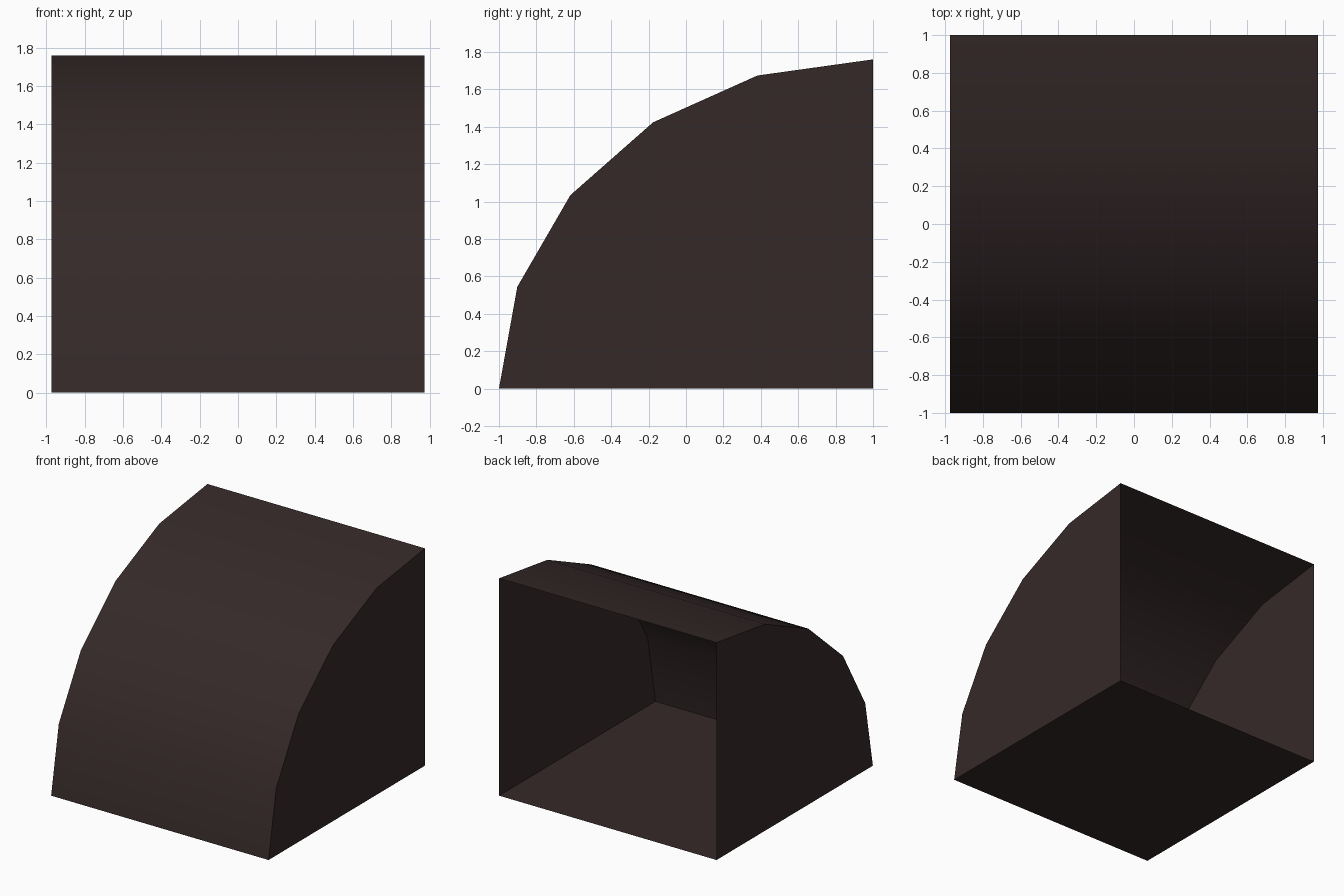
import bpy, bmesh, math

if "Cube" in bpy.data.objects:
    bpy.data.objects.remove(bpy.data.objects["Cube"])

HALF_W, DEPTH, HEIGHT, STEPS = 0.974, 2.0, 1.76, 5

# Single dark brown colour
brown = bpy.data.materials.new("dark_brown")
brown.diffuse_color = (0.036, 0.022, 0.022, 1)
brown.use_nodes = True
brown.node_tree.nodes["Principled BSDF"].inputs["Base Color"].default_value = brown.diffuse_color

# Quarter-ellipse profile (y, z) from the front foot to the top back edge
arc = [(1 - DEPTH * math.cos(a), HEIGHT * math.sin(a))
       for a in (math.pi / 2 * i / STEPS for i in range(STEPS + 1))]

bm = bmesh.new()


def side_row(x):
    row = [bm.verts.new((x, y, z)) for y, z in arc]
    return row + [bm.verts.new((x, 1, 0))]


left, right = side_row(-HALF_W), side_row(HALF_W)

# Curved roof strips
for i in range(STEPS):
    bm.faces.new((left[i], right[i], right[i + 1], left[i + 1])).smooth = True

# Side walls and floor; the back stays open
bm.faces.new(left)
bm.faces.new(right[::-1])
bm.faces.new((left[0], left[-1], right[-1], right[0]))
bmesh.ops.recalc_face_normals(bm, faces=bm.faces)
# Make the normals point out of the shell
bm.faces.ensure_lookup_table()
bm.normal_update()
if bm.faces[0].normal.y > 0:
    bmesh.ops.reverse_faces(bm, faces=bm.faces)

mesh = bpy.data.meshes.new("quarter_round_hood")
bm.to_mesh(mesh)
bm.free()
mesh.materials.append(brown)
hood = bpy.data.objects.new("quarter_round_hood", mesh)
bpy.context.collection.objects.link(hood)

# Smooth roof with sharp wall edges
bpy.context.view_layer.objects.active = hood
hood.select_set(True)
bpy.ops.object.shade_smooth_by_angle(angle=math.radians(35))
